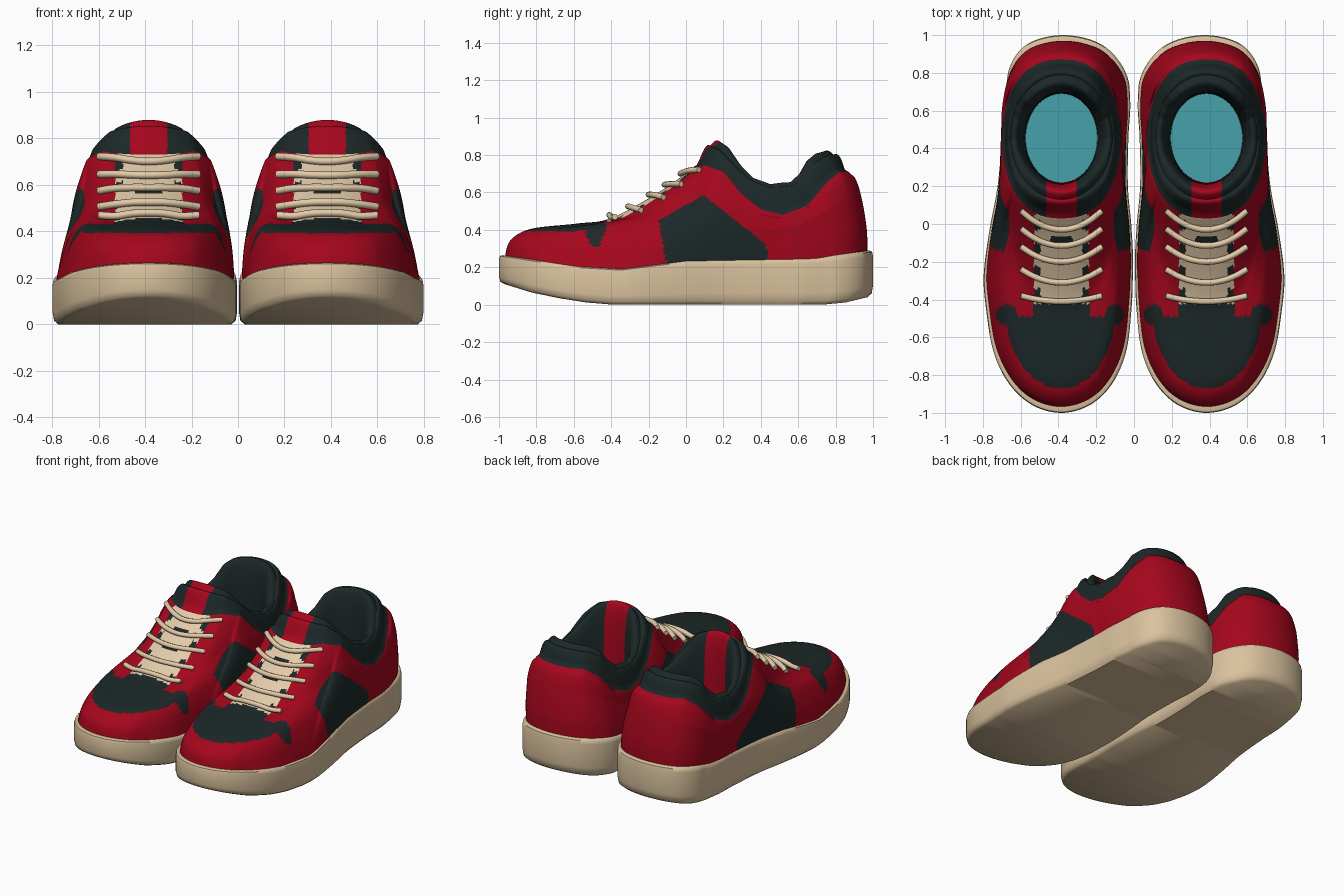
import bpy, math
from mathutils import Vector
from mathutils.bvhtree import BVHTree

cube = bpy.data.objects.get("Cube")
if cube:
    bpy.data.objects.remove(cube, do_unlink=True)


def material(name, rgb):
    m = bpy.data.materials.new(name)
    m.use_nodes = True
    m.diffuse_color = (*rgb, 1)
    bsdf = m.node_tree.nodes["Principled BSDF"]
    bsdf.inputs["Base Color"].default_value = (*rgb, 1)
    bsdf.inputs["Roughness"].default_value = 0.8
    return m


RED = material("red leather", (.38, .002, .012))
DARK = material("dark fabric", (.012, .021, .021))
CREAM = material("cream rubber", (.7, .54, .34))
LACE = material("cream lace", (.77, .6, .4))
TEAL = material("teal insole", (.06, .36, .4))


def spline(points, steps, closed=False):
    """Smooth curve through the points, with the given steps per span."""
    n = len(points)
    pick = (lambda i: points[i % n]) if closed else (lambda i: points[max(0, min(n - 1, i))])
    out = []
    for i in range(n if closed else n - 1):
        a, b, c, d = (pick(i + k) for k in (-1, 0, 1, 2))
        for s in range(steps):
            t = s / steps
            out.append(0.5 * (2 * b + (c - a) * t + (2 * a - 5 * b + 4 * c - d) * t * t
                              + (3 * b - a - 3 * c + d) * t ** 3))
    return out if closed else out + [points[-1].copy()]


def lookup(table, y):
    """Linear interpolation in a list of (y, value)."""
    for (y0, v0), (y1, v1) in zip(table, table[1:]):
        if y <= y1:
            return v0 + (v1 - v0) * max(0, (y - y0) / (y1 - y0))
    return table[-1][1]


def finish(obj):
    """Add the second shoe by mirroring."""
    bpy.context.collection.objects.link(obj)
    mirror = obj.modifiers.new("other_shoe", 'MIRROR')
    mirror.use_mirror_merge = False


def mesh_object(name, verts, faces, mats, indices=None, angle=50):
    me = bpy.data.meshes.new(name)
    me.from_pydata(verts, [], faces)
    for m in mats:
        me.materials.append(m)
    if indices:
        me.polygons.foreach_set("material_index", indices)
    me.shade_smooth()
    me.set_sharp_from_angle(angle=math.radians(angle))
    finish(bpy.data.objects.new(name, me))


def bridge(rows, n):
    return [(r * n + i, r * n + (i + 1) % n, (r + 1) * n + (i + 1) % n, (r + 1) * n + i)
            for r in range(rows - 1) for i in range(n)]


# Heights and centre line along the shoe
SOLE_CENTRE = [(-1, .385), (-.3, .402), (.75, .35), (1, .375)]
SOLE_TOP = [(-1, .265), (-.6, .205), (-.35, .19), (0, .235), (.7, .25), (1, .29)]
SOLE_BOTTOM = [(-1, .11), (-.85, .065), (-.7, .035), (-.55, .012), (-.4, 0),
               (.75, 0), (.88, .012), (1, .04)]
EDGE_TOP = [(.03, .73), (.1, .745), (.2, .71), (.3, .59), (.4, .51), (.52, .48),
            (.65, .53), (.75, .65), (.82, .71)]
CROWN_TOP = [(.13, .85), (.19, .82), (.27, .73), (.35, .66), (.45, .625), (.57, .635),
             (.63, .68), (.68, .75), (.73, .785), (.79, .8)]
OPENING_CENTRE = .384

# Sole: half outline reflected, raised through a rounded wall
half = [Vector(p) for p in (
    (0, -1), (.15, -.96), (.27, -.85), (.35, -.68), (.385, -.45), (.395, -.25), (.375, -.02),
    (.345, .2), (.335, .45), (.335, .65), (.3, .83), (.19, .955), (0, 1))]
outline = spline(half + [Vector((-p.x, p.y)) for p in half[-2:0:-1]], 12, True)
count = len(outline)
verts = []
for scale, rise in ((.94, 0), (.985, .08), (1, .25), (1, .88), (.99, .97), (.96, 1)):
    for p in outline:
        low, high = lookup(SOLE_BOTTOM, p.y), lookup(SOLE_TOP, p.y)
        verts.append((lookup(SOLE_CENTRE, p.y) + p.x * scale, p.y * (1 + scale) / 2,
                      low + (high - low) * rise))
faces = bridge(6, count)
for i in range(count // 2):
    across = tuple(dict.fromkeys((i, -i % count, (-i - 1) % count, i + 1)))
    faces.append(across)
    faces.append(tuple(5 * count + k for k in reversed(across)))
mesh_object("soles", verts, faces, [CREAM])

# Upper: (inward, upward) fractions from the sole to the red top edge
TOE_PROFILE = [(0, 0), (.03, .2), (.14, .33), (.39, .39), (.57, .45), (.82, .73), (1, 1)]
HEEL_PROFILE = [(0, 0), (.02, .26), (.15, .49), (.3, .67), (.47, .82), (.68, .93), (1, 1)]
ALONG = 12


def oval(angle, rx, ry, cy, power=1):
    s = math.sin(angle)
    return math.copysign(abs(s) ** power, s) * rx, cy - math.cos(angle) * ry


def station(i):
    """Toe 0 to heel 8, the same on both sides."""
    return 16 * min(i, count - i) / count


def column(i):
    """One strip from the sole, over the padded collar, down to the insole."""
    angle = math.tau * i / count
    angle -= .35 * math.sin(angle)          # gather strips toward the tongue
    base = Vector((*(outline[i] * .97), lookup(SOLE_TOP, outline[i].y) - .02))
    x, y = oval(angle, .315, .42, .45, .8)
    edge = Vector((x, y, lookup(EDGE_TOP, y)))
    toe = max(0, min(1, (4 - station(i)) / 3))
    lean = .3 * max(0, 1 - abs(station(i) - 3) / 2)      # forefoot sides slope inward
    keys = []
    for k, (front, back) in enumerate(zip(TOE_PROFILE, HEEL_PROFILE)):
        inward, upward = Vector(back).lerp(Vector(front), toe)
        p = base.lerp(edge, inward + lean * math.sin(math.pi * k / 6))
        p.z = base.z + (edge.z - base.z) * upward
        keys.append(p)
    x, y = oval(angle, .27, .33, .46)
    crown = lookup(CROWN_TOP, y)
    keys += [Vector((x, y, crown)), Vector((*oval(angle, .21, .25, .455), crown - .07)),
             Vector((*oval(angle, .19, .235, .455), .3))]
    return spline(keys, ALONG)


rows = list(zip(*(column(i) for i in range(count))))
for k in range(6 * ALONG + 1, 8 * ALONG):      # tuck the collar behind the red edge, pad it
    t = k / ALONG
    tuck = 1 - .045 * max(0, 7 - t)
    for p in rows[k]:
        p.x, p.y = p.x * tuck, .46 + (p.y - .46) * tuck
        p.z += .025 * abs(math.sin(math.pi * t))


def upper_colour(p, t, place):
    """0 red, 1 dark, 2 cream."""
    a, y, z = abs(p.x), p.y, p.z
    if t > 6:                                                  # collar and tongue tab
        return 0 if place < 3 and a < .08 else 1
    if a < .145 and -.42 < y < .05 and place < 4:              # lace panel with gaps
        gap = a > .11 and math.sin((y + .4) * 52) > .2
        spot = min(math.hypot(a / 4, y + .08), math.hypot(a / 4, y + .2)) < .016
        return 1 if gap or spot else 2
    if math.hypot(a - .285, y + .48) < .055:                   # toe lobes
        return 1
    if -.87 < y < -.42 and a < .29 * math.sqrt(1 - ((y + .45) / .42) ** 2):
        return 0 if a > .15 and y > -.49 else 1                # toe box
    if a > .2 and -.1 - .2 * (z - .21) < y < .43 and z < min(.535 + .56 * y, .66 - .79 * y):
        return 1                                               # side panel
    return 0


faces = bridge(len(rows), count)
flat = [p for row in rows for p in row]
indices = []
for n, f in enumerate(faces):
    middle = sum((flat[i] for i in f), Vector((0, 0, 0))) / 4
    indices.append(upper_colour(middle, (n // count + .5) / ALONG, station(n % count + .5)))
verts = []
for k, row in enumerate(rows):
    blend = min(1, k / ALONG / 3)
    for p in row:
        base = lookup(SOLE_CENTRE, p.y)
        verts.append(Vector((p.x + base + (OPENING_CENTRE - base) * blend, p.y, p.z)))
mesh_object("uppers", verts, faces, [RED, DARK, LACE], indices, 70)

# Insole closes the bottom of the opening
mesh_object("insoles", verts[-count:], [tuple(range(count))], [TEAL])

# Laces rest on the upper and sweep back at both ends
surface = BVHTree.FromPolygons(verts, faces)
curve = bpy.data.curves.new("laces", 'CURVE')
curve.dimensions = '3D'
curve.bevel_depth = .016
curve.bevel_resolution = 2
curve.resolution_u = 5
curve.use_fill_caps = True
curve.materials.append(LACE)
for y, sweep in ((-.41, .03), (-.31, .07), (-.2, .08), (-.115, .09), (-.03, .1)):
    strand = curve.splines.new('BEZIER')
    strand.bezier_points.add(6)
    for i, point in enumerate(strand.bezier_points):
        s = i / 3 - 1
        x, yy = OPENING_CENTRE + .215 * s, y + sweep * s * s
        hit = surface.ray_cast(Vector((x, yy, 2)), Vector((0, 0, -1)))[0]
        point.co = (x, yy, hit.z + .02)
        point.handle_left_type = point.handle_right_type = 'AUTO'
finish(bpy.data.objects.new("laces", curve))
